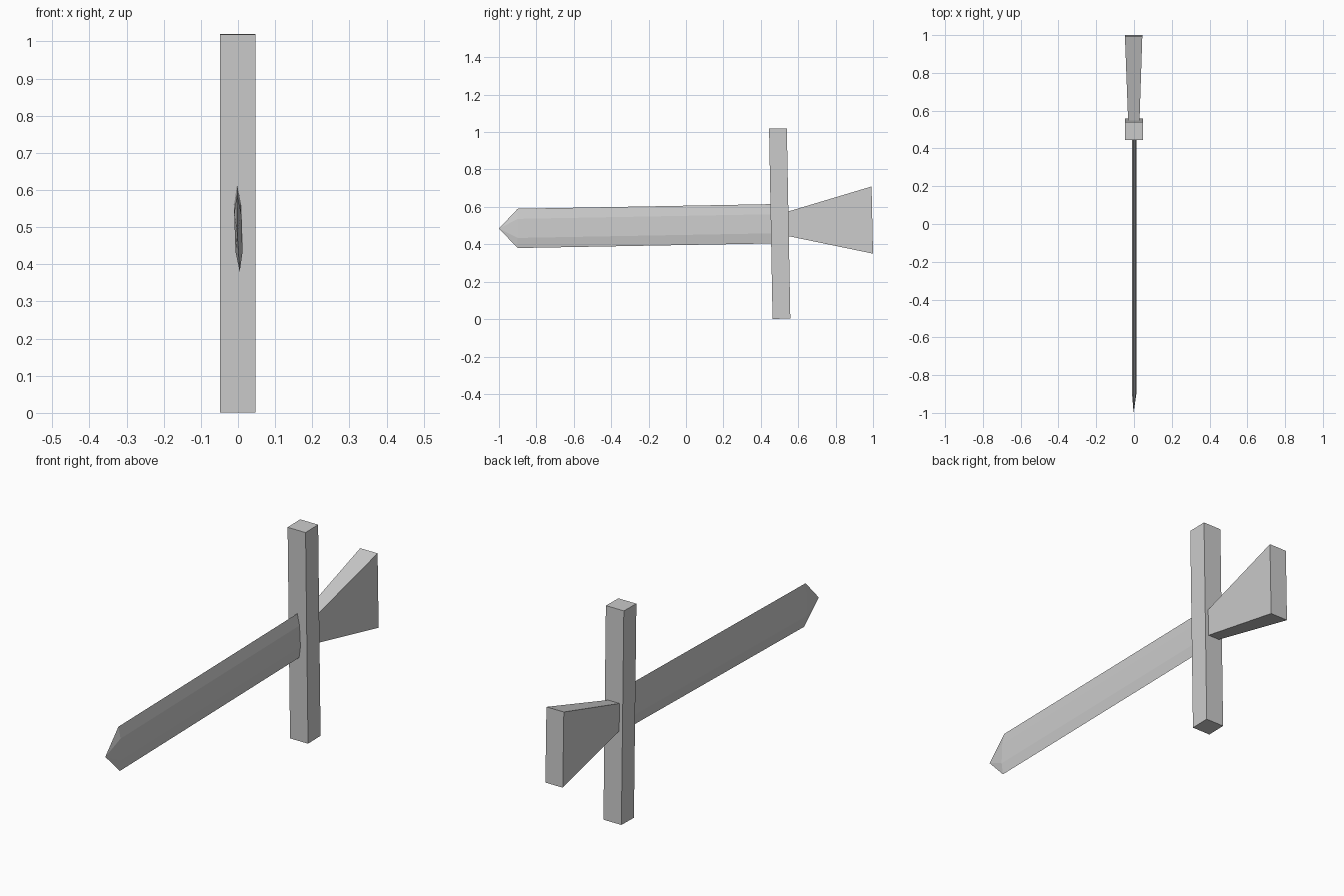
import bpy, bmesh
from math import radians
from mathutils import Matrix

if "Cube" in bpy.data.objects:
    bpy.data.objects.remove(bpy.data.objects["Cube"])


def finish(name, bm):
    bmesh.ops.recalc_face_normals(bm, faces=bm.faces)
    mesh = bpy.data.meshes.new(name)
    bm.to_mesh(mesh)
    bm.free()
    obj = bpy.data.objects.new(name, mesh)
    bpy.context.collection.objects.link(obj)
    return obj


def loft(name, rings, tip=None):
    """Join matching rings of points; close with caps, or a point at the end."""
    bm = bmesh.new()
    loops = [[bm.verts.new(p) for p in ring] for ring in rings]
    n = len(loops[0])
    for a, b in zip(loops, loops[1:]):
        for i in range(n):
            j = (i + 1) % n
            bm.faces.new((a[i], a[j], b[j], b[i]))
    bm.faces.new(loops[0])
    last = loops[-1]
    if tip:
        point = bm.verts.new(tip)
        for i in range(n):
            bm.faces.new((last[i], last[(i + 1) % n], point))
    else:
        bm.faces.new(last)
    return finish(name, bm)


# Blade: thin six-sided section, slightly rolled, ending in a point
def blade_ring(y, cz):
    section = [(0, .105), (.0095, .051), (.0095, -.051),
               (0, -.105), (-.0095, -.051), (-.0095, .051)]
    return [(.001 + x - .035 * z, y, cz + z) for x, z in section]


loft("blade", [blade_ring(.475, .51), blade_ring(-.9, .485)], tip=(-.002, -1, .484))

# Crossguard: square bar leaning about one degree
bm = bmesh.new()
bmesh.ops.create_cube(bm, size=1)
bmesh.ops.transform(bm, verts=bm.verts, matrix=(
    Matrix.Translation((-.001, .501, .5105))
    @ Matrix.Rotation(radians(1.05), 4, 'X')
    @ Matrix.Diagonal((.095, .095, 1.017, 1))))
finish("crossguard", bm)


# Handle: rectangular block flaring towards the rear
def handle_ring(cx, half_x, top, bottom):
    return [(cx + half_x, *top), (cx + half_x, *bottom),
            (cx - half_x, *bottom), (cx - half_x, *top)]


loft("handle", [handle_ring(-.001, .030, (.542, .574), (.546, .444)),
                handle_ring(-.002, .046, (.992, .709), (1.0, .35))])
